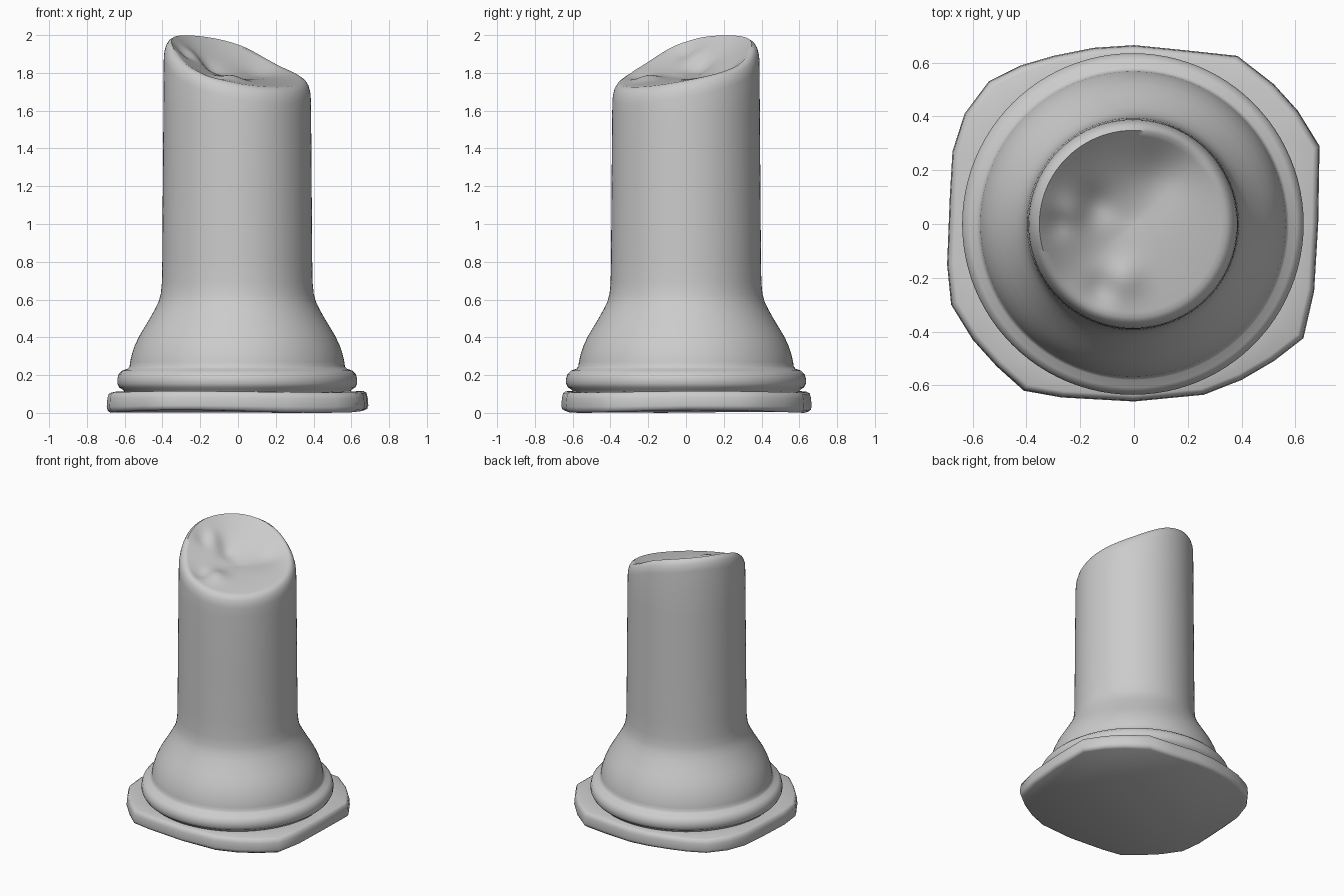
import bpy, bmesh
from math import sin, cos, pi, exp, hypot, atan2

if "Cube" in bpy.data.objects:
    bpy.data.objects.remove(bpy.data.objects["Cube"])


def build(name, loops, cap_start=False, cap_end=False, angle=0.7):
    """Skin a stack of equal-length vertex loops."""
    bm = bmesh.new()
    rows = [[bm.verts.new(p) for p in loop] for loop in loops]
    n = len(rows[0])
    for a, b in zip(rows, rows[1:]):
        for i in range(n):
            j = (i + 1) % n
            bm.faces.new((a[i], a[j], b[j], b[i]))
    if cap_start:
        bm.faces.new(rows[0][::-1])
    if cap_end:
        bm.faces.new(rows[-1])
    bmesh.ops.recalc_face_normals(bm, faces=bm.faces)
    me = bpy.data.meshes.new(name)
    bm.to_mesh(me)
    bm.free()
    ob = bpy.data.objects.new(name, me)
    bpy.context.collection.objects.link(ob)
    bpy.ops.object.select_all(action='DESELECT')
    ob.select_set(True)
    bpy.context.view_layer.objects.active = ob
    bpy.ops.object.shade_smooth_by_angle(angle=angle)
    return ob


# Plinth: worn square slab with chipped corners
outline = [(.69, .29), (.61, .42), (.52, .52), (.385, .625), (.2, .645), (0, .665),
           (-.15, .655), (-.3, .625), (-.42, .59), (-.54, .53), (-.63, .41),
           (-.675, .27), (-.685, .1), (-.695, -.15), (-.68, -.3), (-.6, -.43),
           (-.51, -.53), (-.41, -.62), (-.27, -.645), (0, -.66), (.26, -.635),
           (.4, -.58), (.52, -.51), (.63, -.425), (.67, -.25), (.685, 0)]


def slab_loop(s, z, wobble):
    return [(x * s, y * s, z + wobble * sin(3 * atan2(y, x) + 1.2)) for x, y in outline]


under_ring = [(.59 * x / hypot(x, y), .59 * y / hypot(x, y), .112) for x, y in outline]
build("plinth", [slab_loop(.97, .008, .008), slab_loop(.993, .018, .006),
                 slab_loop(1, .035, .004), slab_loop(.995, .08, .004),
                 slab_loop(.985, .104, .004), slab_loop(.965, .112, .004),
                 under_ring], cap_start=True, angle=1.2)

# Column: ring moulding, bell-shaped foot, shaft and broken top in one skin
N = 96
CX = -.004
profile = [(.595, .108), (.605, .122), (.625, .135), (.635, .155), (.635, .18), (.628, .205),
           (.608, .224), (.58, .234), (.57, .246), (.567, .27), (.558, .31),
           (.543, .355), (.52, .405), (.49, .455), (.46, .505), (.435, .55),
           (.416, .59), (.405, .63), (.399, .69), (.397, .8), (.394, 1.2), (.391, 1.58)]
rim = [1.76, 1.83, 1.955, 2.0, 1.97, 1.83, 1.745, 1.725]  # heights every 45 degrees


def rim_height(a):
    """Periodic Catmull-Rom through the rim heights."""
    u = (a / (2 * pi) * 8) % 8
    i, f = int(u), u % 1
    p = [rim[(i + k) % 8] for k in (-1, 0, 1, 2)]
    return p[1] + .5 * f * (p[2] - p[0] + f * (2 * p[0] - 5 * p[1] + 4 * p[2] - p[3]
                            + f * (3 * (p[1] - p[2]) + p[3] - p[0])))


def bump(x, y, cx, cy, w, h):
    return h * exp(-((x - cx) ** 2 + (y - cy) ** 2) / (w * w))


def broken(x, y, t, h):
    """Hollowed fracture surface between the centre and the rim."""
    z = 1.77 + (h - 1.77) * t ** 1.6
    return (z + bump(x, y, -.22, .05, .06, .025) - bump(x, y, -.15, .07, .07, .03)
            - bump(x, y, .1, .2, .11, .025) + bump(x, y, -.03, -.2, .07, .025)
            - bump(x, y, -.12, -.24, .06, .02) - bump(x, y, -.28, .0, .05, .02))


angles = [2 * pi * i / N for i in range(N)]
loops = [[(CX + r * cos(a), r * sin(a), z) for a in angles] for r, z in profile]

# Rounded rim following the slanted break
R = .389
for f, drop in [(1, .085), (.992, .06), (.972, .032), (.94, .012)]:
    loops.append([(CX + R * f * cos(a), R * f * sin(a), rim_height(a) - drop) for a in angles])

# Fracture surface
for k in range(18):
    f = .895 * (1 - k / 17.6)
    row = []
    for a in angles:
        x, y = R * f * cos(a), R * f * sin(a)
        row.append((CX + x, y, broken(x, y, f / .9, rim_height(a))))
    loops.append(row)
build("column", loops, cap_end=True, angle=1.0)
